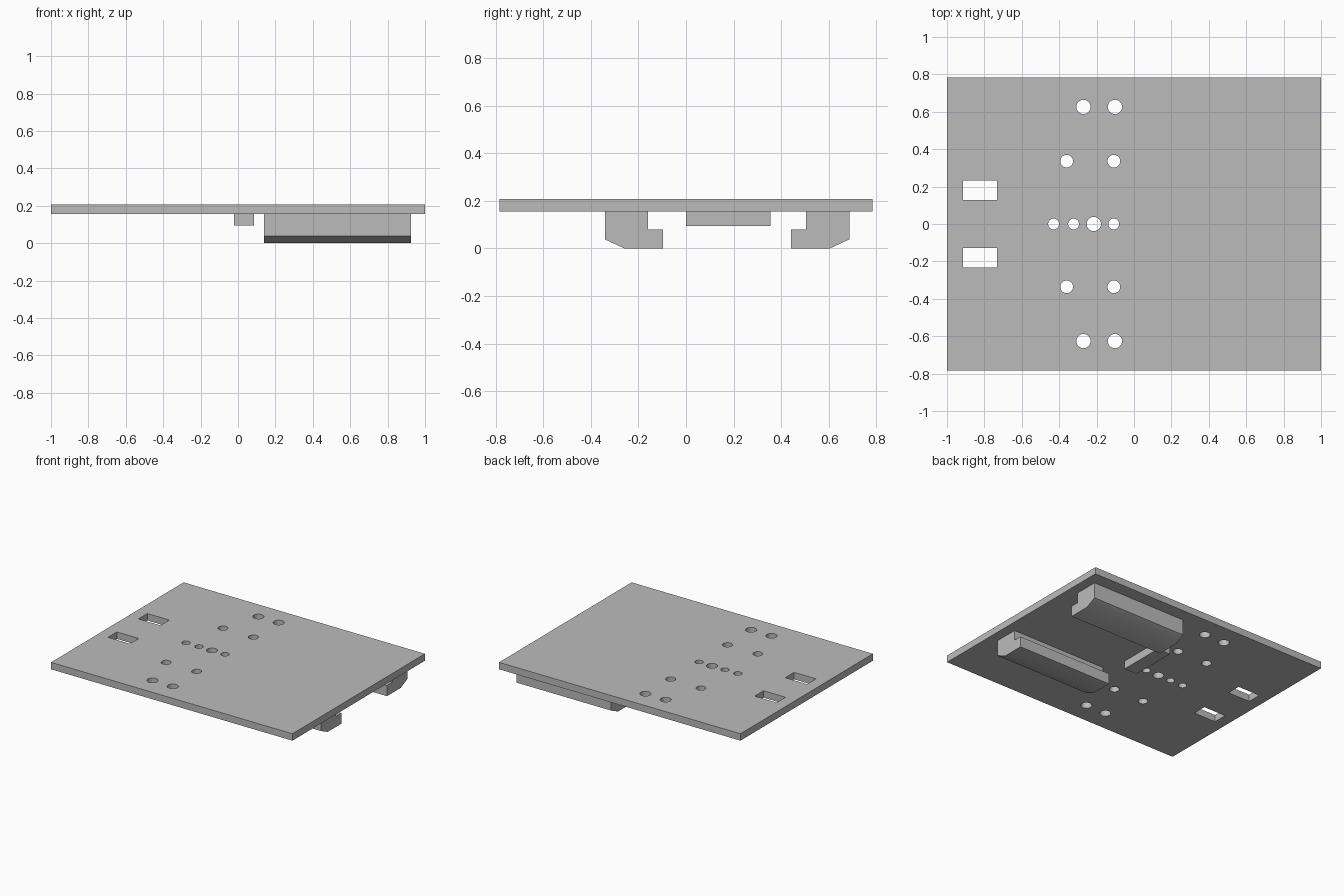
import bpy, bmesh
from math import radians
from mathutils import Matrix, Vector

if "Cube" in bpy.data.objects:
    bpy.data.objects.remove(bpy.data.objects["Cube"], do_unlink=True)

PLATE_BOTTOM, PLATE_TOP = 0.155, 0.207

# Single grey material
grey = bpy.data.materials.new("plain_grey")
grey.use_nodes = True
grey.diffuse_color = (0.5, 0.5, 0.5, 1)
grey.node_tree.nodes["Principled BSDF"].inputs["Base Color"].default_value = (0.5, 0.5, 0.5, 1)


def add_box(bm, x0, x1, y0, y1, z0, z1):
    centre = Vector((x0 + x1, y0 + y1, z0 + z1)) / 2
    size = Matrix.Diagonal((x1 - x0, y1 - y0, z1 - z0, 1))
    bmesh.ops.create_cube(bm, size=1, matrix=Matrix.Translation(centre) @ size)


def finish(name, bm):
    bmesh.ops.recalc_face_normals(bm, faces=bm.faces)
    mesh = bpy.data.meshes.new(name)
    bm.to_mesh(mesh)
    bm.free()
    mesh.materials.append(grey)
    obj = bpy.data.objects.new(name, mesh)
    bpy.context.collection.objects.link(obj)
    return obj


def shade(obj):
    bpy.ops.object.select_all(action='DESELECT')
    obj.select_set(True)
    bpy.context.view_layer.objects.active = obj
    bpy.ops.object.shade_smooth_by_angle(angle=radians(30))


# Base plate
bm = bmesh.new()
add_box(bm, -1, 1, -0.784, 0.784, PLATE_BOTTOM, PLATE_TOP)
plate = finish("base_plate", bm)

# Cutter for round holes and rectangular slots
bm = bmesh.new()
centre_holes = [(-0.43, 0, 0.029), (-0.323, 0, 0.029), (-0.215, 0, 0.038), (-0.108, 0, 0.029)]
side_holes = [(-0.27, 0.626, 0.038), (-0.102, 0.626, 0.038),
              (-0.36, 0.336, 0.034), (-0.108, 0.336, 0.034)]
mirrored = [(x, -y, r) for x, y, r in side_holes]
for x, y, r in centre_holes + side_holes + mirrored:
    bmesh.ops.create_cone(bm, cap_ends=True, segments=32, radius1=r, radius2=r, depth=0.3,
                          matrix=Matrix.Translation((x, y, PLATE_TOP)))
for side in (-1, 1):
    y0, y1 = sorted((side * 0.128, side * 0.233))
    add_box(bm, -0.914, -0.732, y0, y1, 0.05, 0.35)
cutter = finish("hole_cutter", bm)
cutter.hide_render = True

cut = plate.modifiers.new("holes", 'BOOLEAN')
cut.operation = 'DIFFERENCE'
cut.solver = 'EXACT'
cut.object = cutter
bpy.context.view_layer.objects.active = plate
plate.select_set(True)
bpy.ops.object.modifier_apply(modifier=cut.name)
bpy.data.objects.remove(cutter, do_unlink=True)
shade(plate)

# Hooked rails: the same profile, facing each other under the plate
PROFILE = [(0, PLATE_BOTTOM), (0, 0.038), (0.082, 0), (0.244, 0),
           (0.244, 0.08), (0.181, 0.08), (0.181, PLATE_BOTTOM)]
for name, outer, inward in (("front_rail", -0.341, 1), ("back_rail", 0.686, -1)):
    bm = bmesh.new()
    face = bm.faces.new([bm.verts.new((0.14, outer + inward * y, z)) for y, z in PROFILE])
    grown = bmesh.ops.extrude_face_region(bm, geom=[face])["geom"]
    bmesh.ops.translate(bm, vec=(0.785, 0, 0),
                        verts=[v for v in grown if isinstance(v, bmesh.types.BMVert)])
    shade(finish(name, bm))

# Stop block behind the rails
bm = bmesh.new()
add_box(bm, -0.022, 0.085, 0, 0.355, 0.095, PLATE_BOTTOM)
finish("stop_block", bm)
